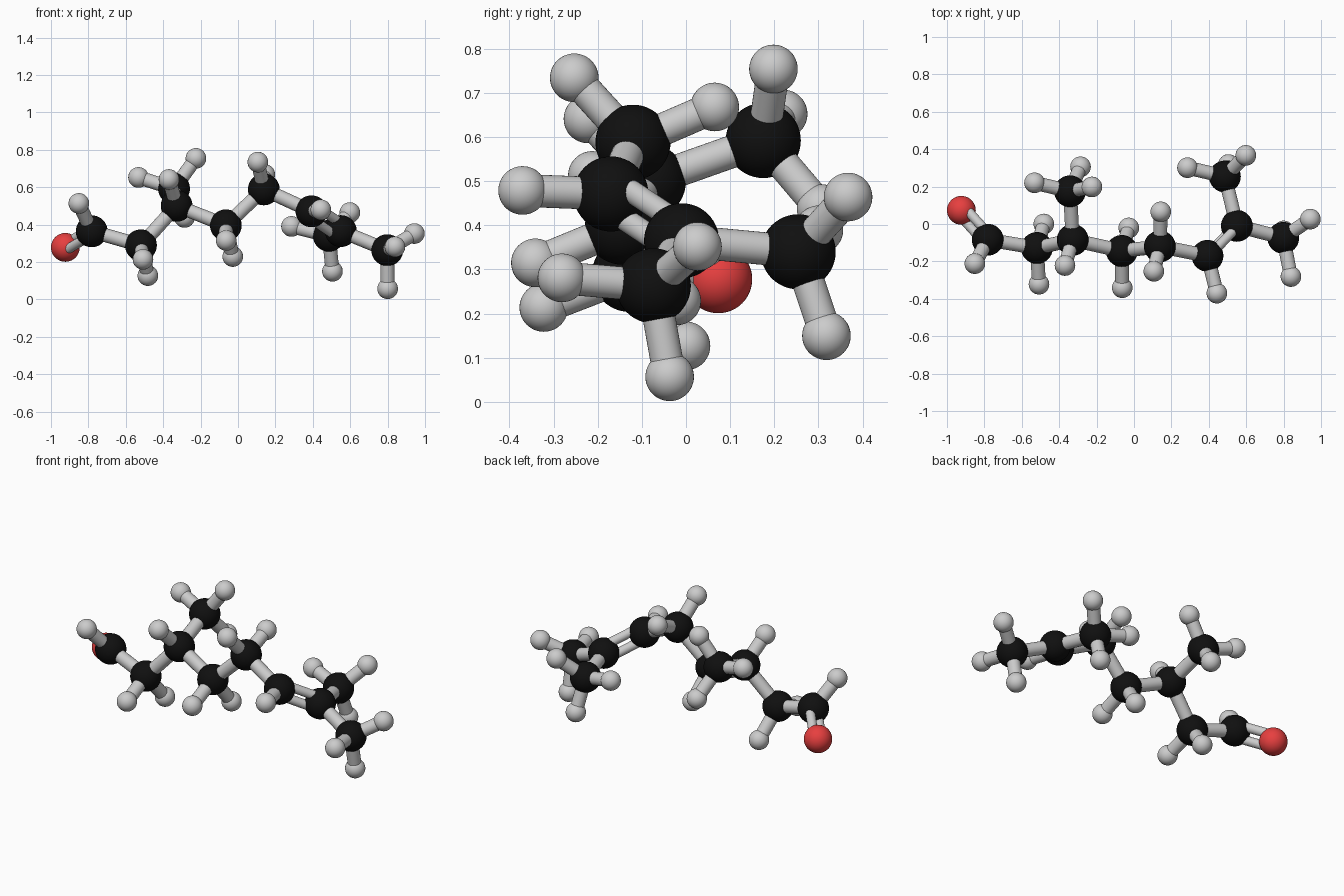
import bpy
from mathutils import Vector

if "Cube" in bpy.data.objects:
    bpy.data.objects.remove(bpy.data.objects["Cube"])

def material(name, col):
    m = bpy.data.materials.new(name)
    m.diffuse_color = col
    m.use_nodes = True
    m.node_tree.nodes["Principled BSDF"].inputs["Base Color"].default_value = m.diffuse_color
    return m

BLACK = material("carbon_black", (0.005, 0.005, 0.005, 1))
RED = material("oxygen_red", (0.8, 0.05, 0.05, 1))
R_C, R_H, R_O, R_BOND = 0.085, 0.055, 0.077, 0.037

# Heavy atom positions along the chain
heavy = {
    "aldehyde": (-.782, -.084, .364), "c2": (-.519, -.128, .289),
    "c3": (-.328, -.085, .50), "side_methyl": (-.342, .175, .592),
    "c5": (-.065, -.144, .396), "c6": (.138, -.12, .588),
    "c7": (.393, -.17, .471), "c8": (.55, -.01, .365),
    "end_methyl_a": (.798, -.074, .263), "end_methyl_b": (.486, .254, .340),
    "oxygen": (-.923, .073, .278),
}
# Hydrogens grouped by the carbon they sit on
hydrogens = {
    "aldehyde": [(-.851, -.212, .513)],
    "c2": [(-.482, 0, .127), (-.508, -.322, .214)],
    "c3": [(-.369, -.222, .641)],
    "side_methyl": [(-.532, .22, .652), (-.225, .198, .754), (-.286, .306, .438)],
    "c5": [(-.063, -.341, .315), (-.028, -.021, .229)],
    "c6": [(.106, -.253, .734), (.143, .065, .668)],
    "c7": [(.443, -.37, .479)],
    "end_methyl_a": [(.943, .026, .352), (.839, -.281, .281), (.80, -.037, .057)],
    "end_methyl_b": [(.598, .367, .464), (.286, .301, .39), (.505, .318, .15)],
}
single = [("aldehyde", "c2"), ("c2", "c3"), ("c3", "side_methyl"), ("c3", "c5"),
          ("c5", "c6"), ("c6", "c7"), ("c8", "end_methyl_a"), ("c8", "end_methyl_b")]
# Double bonds, with a third atom that fixes the plane
double = [("aldehyde", "oxygen", "c2"), ("c8", "c7", "end_methyl_b")]
P = {k: Vector(v) for k, v in heavy.items()}

def atom(name, pos, r, mat=None):
    bpy.ops.mesh.primitive_uv_sphere_add(segments=40, ring_count=24, radius=r, location=pos)
    o = bpy.context.object
    o.name = name
    bpy.ops.object.shade_smooth()
    if mat:
        o.data.materials.append(mat)

def bond(name, a, b, r=R_BOND):
    d = b - a
    bpy.ops.mesh.primitive_cylinder_add(vertices=32, radius=r, depth=d.length, location=(a + b) / 2,
                                        rotation=d.to_track_quat('Z', 'Y').to_euler())
    bpy.context.object.name = name
    bpy.ops.object.shade_smooth_by_angle()

# Carbon and oxygen balls
for k, p in P.items():
    if k == "oxygen":
        atom("oxygen_ball", p, R_O, RED)
    else:
        atom("carbon_ball_" + k, p, R_C, BLACK)

# Hydrogen balls and their sticks
for k, hs in hydrogens.items():
    for i, h in enumerate(hs):
        atom(f"hydrogen_ball_{k}_{i}", h, R_H)
        bond(f"hydrogen_stick_{k}_{i}", P[k], Vector(h))

# Chain sticks
for a, b in single:
    bond(f"stick_{a}_{b}", P[a], P[b])

# Paired thin sticks above and below the molecular plane
for a, b, c in double:
    off = (P[b] - P[a]).cross(P[c] - P[a]).normalized() * 0.036
    for s in (-1, 1):
        bond(f"double_stick_{a}_{b}", P[a] + off * s, P[b] + off * s, 0.026)
